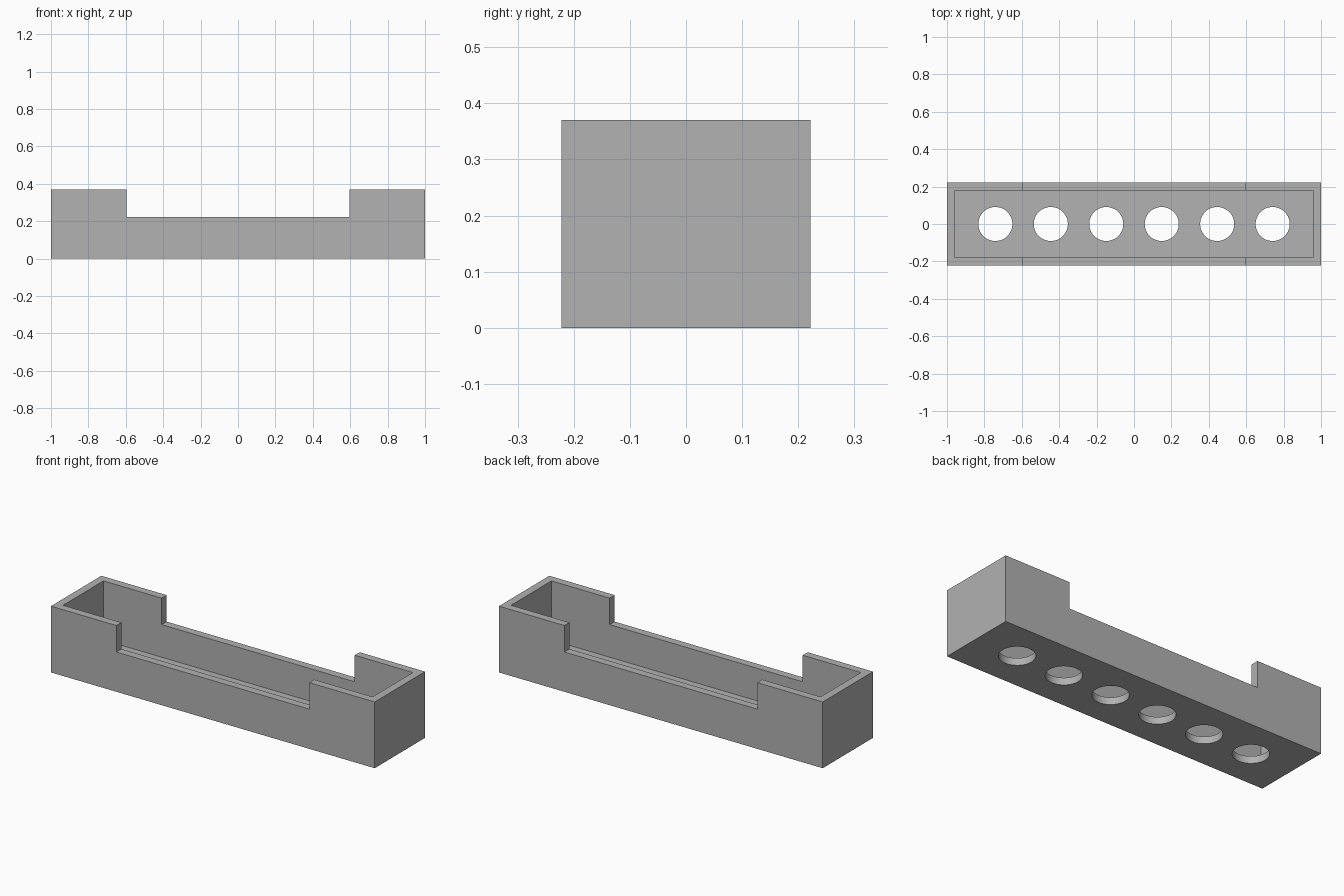
import bpy
import math

old = bpy.data.objects.get("Cube")
if old:
    bpy.data.objects.remove(old, do_unlink=True)

LENGTH, DEPTH, HEIGHT = 2.0, 0.444, 0.37
WALL, FLOOR = 0.044, 0.04
NOTCH_WIDTH, NOTCH_Z = 1.193, 0.222
HOLE_RADIUS, HOLE_STEP, HOLE_COUNT = 0.091, 0.2965, 6

grey = bpy.data.materials.new("plain grey")
grey.use_nodes = True
colour = (0.445, 0.445, 0.445, 1)
grey.diffuse_color = colour
grey.node_tree.nodes["Principled BSDF"].inputs["Base Color"].default_value = colour


def box(name, size, bottom):
    """Box centred on x and y, standing on the given height."""
    bpy.ops.mesh.primitive_cube_add(size=1, location=(0, 0, bottom + size[2] / 2))
    obj = bpy.context.object
    obj.name = name
    obj.scale = size
    bpy.ops.object.transform_apply(location=True, rotation=False, scale=True)
    obj.data.materials.append(grey)
    return obj


def cut(target, cutter):
    """Subtract the cutter, then remove it."""
    mod = target.modifiers.new("cut", "BOOLEAN")
    mod.operation = "DIFFERENCE"
    mod.solver = "EXACT"
    mod.object = cutter
    cutter.hide_render = True
    bpy.context.view_layer.objects.active = target
    bpy.ops.object.modifier_apply(modifier=mod.name)
    bpy.data.objects.remove(cutter, do_unlink=True)


# Open tray: outer block, hollow inside, low middle on both long walls
tray = box("tray", (LENGTH, DEPTH, HEIGHT), 0)
cut(tray, box("hollow", (LENGTH - 2 * WALL, DEPTH - 2 * WALL, HEIGHT), FLOOR))
cut(tray, box("wall_notch", (NOTCH_WIDTH, DEPTH * 2, HEIGHT), NOTCH_Z))

# Row of round holes through the floor
for i in range(HOLE_COUNT):
    x = (i - (HOLE_COUNT - 1) / 2) * HOLE_STEP
    bpy.ops.mesh.primitive_cylinder_add(
        vertices=48, radius=HOLE_RADIUS, depth=FLOOR * 4, location=(x, 0, 0))
    hole = bpy.context.object
    hole.data.materials.append(grey)
    cut(tray, hole)

# Smooth hole walls, crisp edges elsewhere
bpy.ops.object.select_all(action="DESELECT")
tray.select_set(True)
bpy.context.view_layer.objects.active = tray
bpy.ops.object.shade_smooth_by_angle(angle=math.radians(30))
